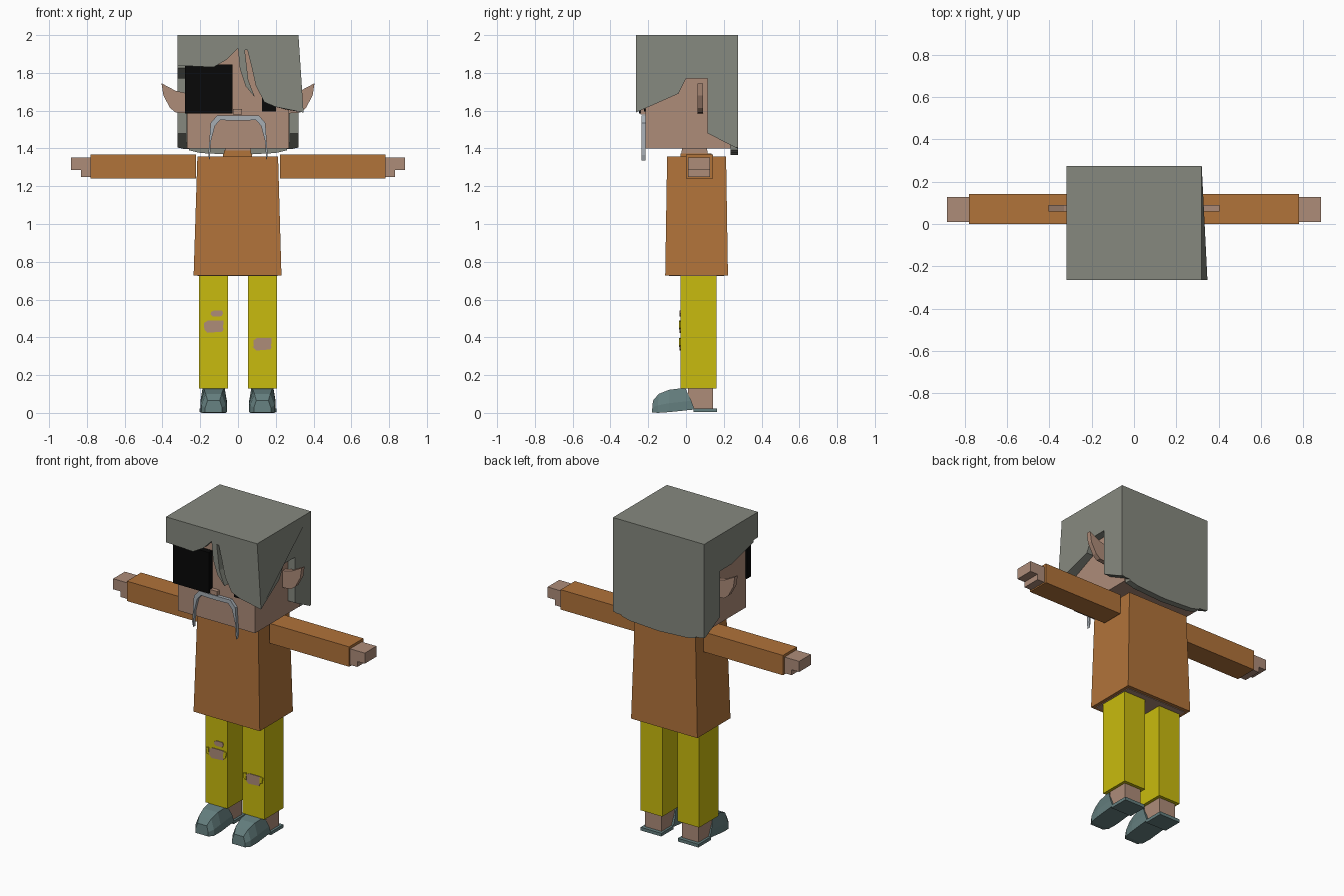
import bpy, bmesh

cube = bpy.data.objects.get("Cube")
if cube:
    bpy.data.objects.remove(cube)


def material(name, rgb):
    lin = [((c / 255 + 0.055) / 1.055) ** 2.4 if c > 10 else c / 3295 for c in rgb] + [1]
    m = bpy.data.materials.new(name)
    m.use_nodes = True
    m.diffuse_color = lin
    m.node_tree.nodes["Principled BSDF"].inputs["Base Color"].default_value = lin
    return m


skin = material("skin", (174, 140, 121))
hair_grey = material("hair grey", (134, 137, 127))
orange = material("orange cloth", (177, 115, 58))
yellow = material("yellow cloth", (201, 187, 14))
teal = material("shoe teal", (100, 126, 126))
silver = material("moustache silver", (166, 173, 180))
black = material("black", (8, 8, 8))


def finish(name, bm, mat):
    bmesh.ops.recalc_face_normals(bm, faces=bm.faces)
    me = bpy.data.meshes.new(name)
    bm.to_mesh(me)
    bm.free()
    me.materials.append(mat)
    ob = bpy.data.objects.new(name, me)
    bpy.context.collection.objects.link(ob)
    return ob


def loft(name, rings, mat):
    """Skin a list of equal-length point rings and cap both ends."""
    bm = bmesh.new()
    loops = [[bm.verts.new(p) for p in ring] for ring in rings]
    n = len(loops[0])
    for a, b in zip(loops, loops[1:]):
        for i in range(n):
            j = (i + 1) % n
            bm.faces.new((a[i], a[j], b[j], b[i]))
    bm.faces.new(loops[0])
    bm.faces.new(loops[-1][::-1])
    return finish(name, bm, mat)


def prism(name, pts, axis, lo, hi, mat):
    """Extrude a flat profile along x (points are y,z) or y (points are x,z)."""
    def ring(d):
        return [(d, u, v) if axis == "x" else (u, d, v) for u, v in pts]
    return loft(name, [ring(lo), ring(hi)], mat)


def box(name, x, y, z, mat):
    return prism(name, [(x[0], z[0]), (x[1], z[0]), (x[1], z[1]), (x[0], z[1])], "y", *y, mat)


def flip(pts):
    return [(-u, v) for u, v in pts]


def span(s, a, b):
    return sorted((s * a, s * b))


# Head and face
box("head", (-0.27, 0.27), (-0.215, 0.235), (1.4, 1.95), skin)
box("eye_patch", (-0.28, -0.03), (-0.25, -0.21), (1.585, 1.845), black)
box("left_eye", (0.127, 0.2), (-0.222, -0.21), (1.595, 1.68), black)
box("nose", (-0.027, 0.022), (-0.24, -0.21), (1.58, 1.608), skin)

half = [(0.02, 1.575), (0.11, 1.575), (0.145, 1.535), (0.157, 1.365), (0.15, 1.335),
        (0.143, 1.44), (0.122, 1.52), (0.095, 1.55), (0.02, 1.548)]
prism("moustache", half + flip(half[::-1]), "y", -0.235, -0.214, silver)

# Hair: hollow box trimmed by cutters
hair = box("hair", (-0.32, 0.32), (-0.265, 0.275), (1.3, 2.0), hair_grey)
notch = [(0, 1.77), (0.115, 1.77), (0.115, 1.48), (0.3, 1.385), (0.3, 1.2), (-0.3, 1.2)]
fringe = [(-0.34, 1.84), (-0.13, 1.83), (-0.06, 1.87), (0, 1.93), (0.01, 1.82), (0.04, 1.73),
          (0.09, 1.67), (0.055, 1.76), (0.036, 1.92), (0.05, 1.92), (0.07, 1.84), (0.095, 1.73),
          (0.14, 1.645), (0.2, 1.62), (0.34, 1.585), (0.34, 1.2), (-0.34, 1.2)]
nape = [(-0.34, 1.41), (-0.2, 1.376), (0, 1.365), (0.2, 1.376), (0.34, 1.41),
        (0.34, 1.2), (-0.34, 1.2)]
cutters = [
    box("hollow_cutter", (-0.272, 0.272), (-0.225, 0.235), (1.1, 1.955), hair_grey),
    prism("left_notch_cutter", notch + [(-0.3, 1.575), (-0.04, 1.69)], "x", 0.26, 0.4, hair_grey),
    prism("right_notch_cutter", notch + [(-0.3, 1.845)], "x", -0.4, -0.26, hair_grey),
    prism("fringe_cutter", fringe, "y", -0.35, -0.22, hair_grey),
    prism("nape_cutter", nape, "y", 0.1, 0.4, hair_grey),
]
for c in cutters:
    c.hide_render = True
    mod = hair.modifiers.new(c.name, "BOOLEAN")
    mod.operation = "DIFFERENCE"
    mod.solver = "EXACT"
    mod.object = c
bpy.context.view_layer.update()
trimmed = bpy.data.meshes.new_from_object(
    hair.evaluated_get(bpy.context.evaluated_depsgraph_get()))
hair.modifiers.clear()
hair.data = trimmed
for c in cutters:
    bpy.data.objects.remove(c)
# Flared tip of the long fringe
for v in hair.data.vertices:
    if v.co.x > 0.3 and v.co.y < -0.2 and v.co.z < 1.65:
        v.co.x += 0.027

# Neck and torso
box("neck", (-0.07, 0.07), (-0.02, 0.11), (1.34, 1.41), skin)
box("lower_collar", (-0.08, 0.075), (-0.03, 0.135), (1.35, 1.372), orange)
box("upper_collar", (-0.075, 0.07), (-0.025, 0.115), (1.37, 1.388), orange)


def slab(w0, w1, d0, d1, z):
    return [(w0, d0, z), (w1, d0, z), (w1, d1, z), (w0, d1, z)]


loft("shirt", [slab(-0.235, 0.23, -0.11, 0.222, 0.728),
               slab(-0.215, 0.212, -0.1, 0.212, 1.357)], orange)
box("hip_plate", (-0.215, 0.21), (-0.09, 0.2), (0.724, 0.73), skin)

# Limbs
for side, s in (("left", 1), ("right", -1)):
    ear = [(0.26, 1.69), (0.33, 1.705), (0.405, 1.745), (0.395, 1.68), (0.36, 1.615),
           (0.33, 1.59), (0.26, 1.585)]
    prism(side + "_ear", ear if s > 0 else flip(ear), "y", 0.06, 0.09, skin)

    box(side + "_sleeve", span(s, 0.222, 0.78), (0, 0.142), (1.242, 1.368), orange)
    hand = [(0.77, 1.25), (0.83, 1.25), (0.83, 1.285), (0.883, 1.285), (0.883, 1.352), (0.77, 1.352)]
    prism(side + "_hand", hand if s > 0 else flip(hand), "y", 0.01, 0.127, skin)

    box(side + "_trouser_leg", span(s, 0.053, 0.206), (-0.03, 0.162), (0.13, 0.74), yellow)
    box(side + "_ankle", span(s, 0.072, 0.188), (0.01, 0.142), (0.018, 0.135), skin)
    box(side + "_heel_sole", span(s, 0.058, 0.203), (0.04, 0.165), (0.004, 0.024), teal)

    # Shoe sections: top y, bottom y, top z, bottom z, top and bottom half widths
    sections = [(-0.175, -0.18, 0.065, 0.003, 0.032, 0.045), (-0.145, -0.15, 0.1, 0, 0.042, 0.064),
                (-0.09, -0.09, 0.122, 0.004, 0.05, 0.07), (-0.005, 0.045, 0.133, 0.018, 0.058, 0.07)]
    cx = 0.129 * s
    loft(side + "_shoe", [[(cx - wb, yb, zb), (cx + wb, yb, zb), (cx + wb, (yb * 2 + yt) / 3, zb + (zt - zb) * 0.4),
                           (cx + wt, yt, zt), (cx - wt, yt, zt), (cx - wb, (yb * 2 + yt) / 3, zb + (zt - zb) * 0.4)]
                          for yt, yb, zt, zb, wt, wb in sections], teal)

# Torn knees
tear = [(-0.055, 0.015), (-0.03, 0.03), (0.05, 0.03), (0.06, 0), (0.045, -0.03),
        (-0.035, -0.036), (-0.06, -0.01)]
for name, x, z, k, h in (("right_knee_tear", -0.127, 0.46, 1, 1),
                         ("right_small_tear", -0.112, 0.527, 0.55, 0.5),
                         ("left_knee_tear", 0.129, 0.366, 0.95, 1)):
    prism(name, [(x + u * k, z + v * h) for u, v in tear], "y", -0.034, -0.028, skin)
for name, x, z, s in (("right_outer_scrap", -0.19, 0.462, -1), ("right_inner_scrap", -0.068, 0.465, 1),
                      ("left_inner_scrap", 0.072, 0.37, -1), ("left_outer_scrap", 0.187, 0.372, 1)):
    prism(name, [(x - s * 0.012, z - 0.02), (x + s * 0.005, z - 0.015), (x + s * 0.012, z + 0.02),
                 (x - s * 0.008, z + 0.025)], "y", -0.037, -0.029, yellow)
